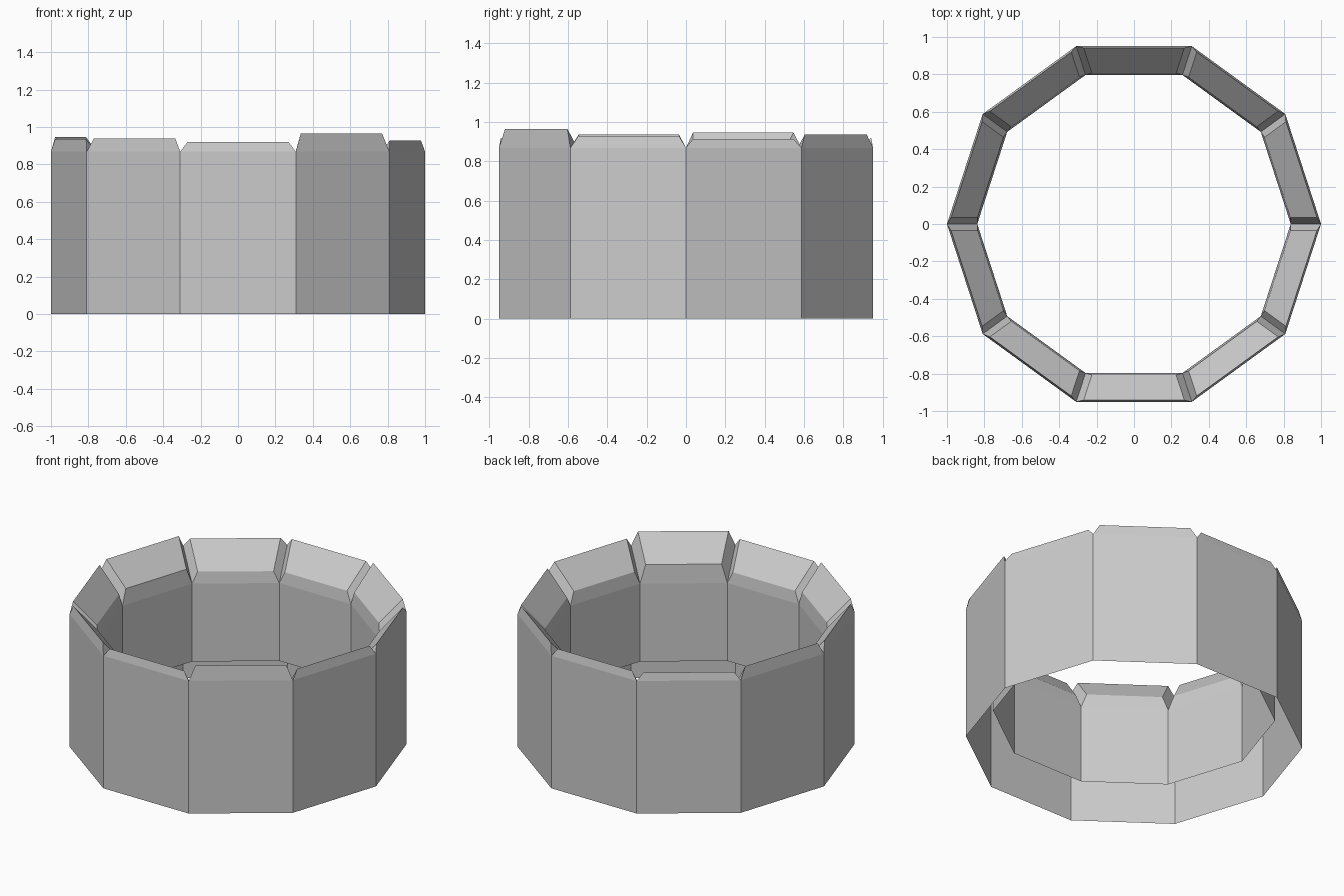
import bpy, bmesh
from math import cos, sin, tau
from mathutils import Vector

if "Cube" in bpy.data.objects:
    bpy.data.objects.remove(bpy.data.objects["Cube"])

SIDES = 10
# Profile of the wall as (radius, height): outer foot, outer rim, inner rim, inner foot
PROFILE = [(1.0, 0.0), (1.0, 0.868), (0.838, 0.69), (0.838, 0.18)]
# Top height of each capstone, counter-clockwise from +x
CAP_TOPS = [0.912, 0.935, 0.92, 0.918, 0.945, 0.935, 0.938, 0.92, 0.965, 0.928]
CAP_SCALE = 0.87

bm = bmesh.new()

# Open shell: outer wall, sloping rim and inner wall
rings = [[bm.verts.new((r * cos(tau * i / SIDES), r * sin(tau * i / SIDES), z))
          for i in range(SIDES)] for r, z in PROFILE]
rim = []
for level in range(3):
    low, high = rings[level], rings[level + 1]
    for i in range(SIDES):
        j = (i + 1) % SIDES
        face = bm.faces.new((low[i], low[j], high[j], high[i]))
        if level == 1:
            rim.append(face)

# Capstones: raise each rim face on its own and taper it
for face, top in zip(rim, CAP_TOPS):
    cap = bmesh.ops.extrude_discrete_faces(bm, faces=[face])["faces"][0]
    centre = sum((v.co for v in cap.verts), Vector()) / 4
    for v in cap.verts:
        v.co = centre + (v.co - centre) * CAP_SCALE
    lift = top - max(v.co.z for v in cap.verts)
    for v in cap.verts:
        v.co.z += lift

mesh = bpy.data.meshes.new("stone_ring")
bm.to_mesh(mesh)
bm.free()
bpy.context.collection.objects.link(bpy.data.objects.new("stone_ring", mesh))
